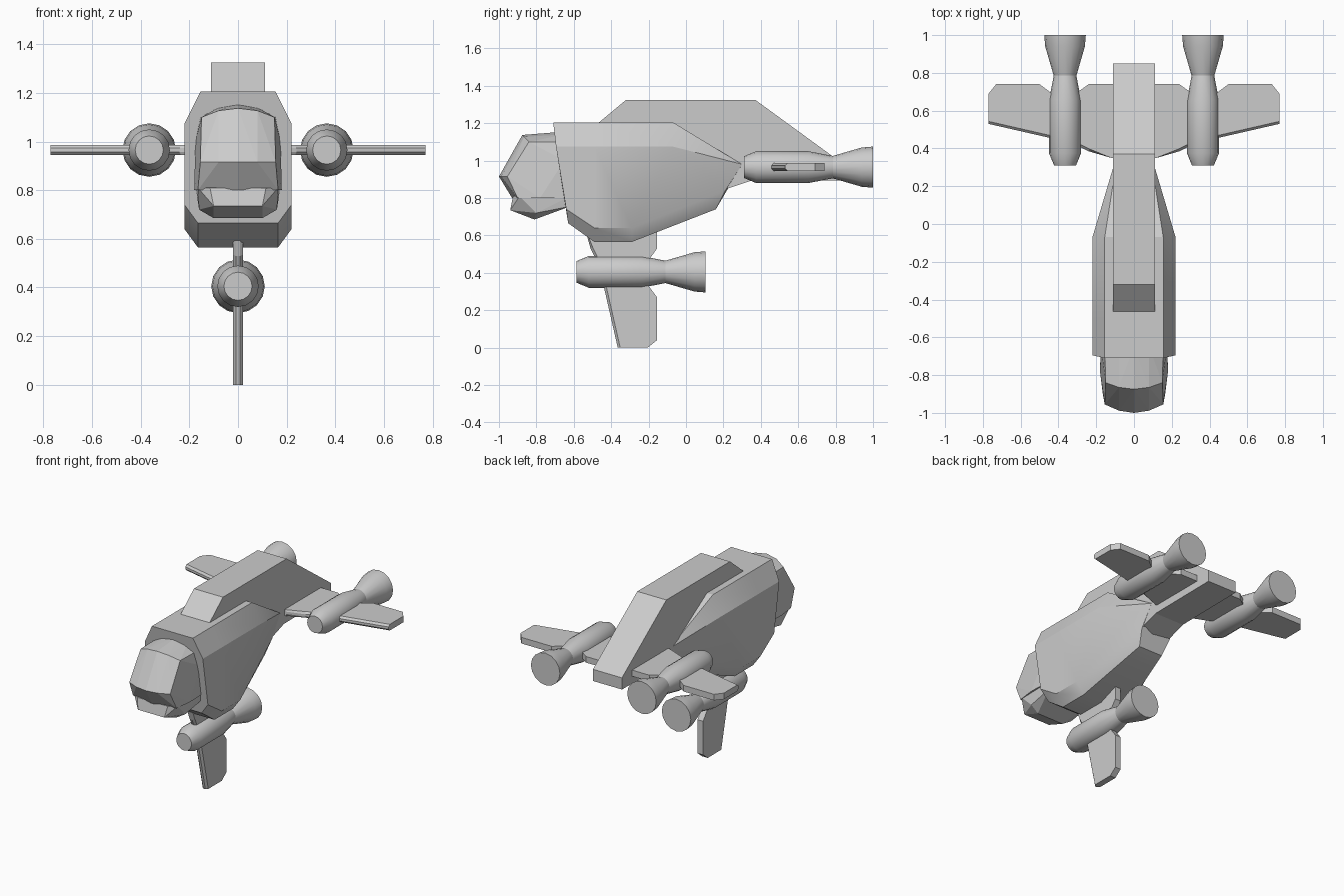
import bpy, bmesh, math
from mathutils import Matrix, Vector

if "Cube" in bpy.data.objects:
    bpy.data.objects.remove(bpy.data.objects["Cube"])


def finish(bm, name, mat=None, smooth=False):
    bmesh.ops.recalc_face_normals(bm, faces=bm.faces)
    me = bpy.data.meshes.new(name)
    bm.to_mesh(me)
    bm.free()
    ob = bpy.data.objects.new(name, me)
    bpy.context.collection.objects.link(ob)
    if mat:
        ob.matrix_world = mat
    if smooth:
        bpy.ops.object.select_all(action='DESELECT')
        ob.select_set(True)
        bpy.context.view_layer.objects.active = ob
        bpy.ops.object.shade_smooth_by_angle(angle=math.radians(25))
    return ob


def loft(bm, rings):
    """Bridge closed rings of equal size and cap both ends."""
    vs = [[bm.verts.new(p) for p in r] for r in rings]
    n = len(vs[0])
    for a, b in zip(vs, vs[1:]):
        for i in range(n):
            j = (i + 1) % n
            bm.faces.new((a[i], a[j], b[j], b[i]))
    bm.faces.new(vs[0])
    bm.faces.new(vs[-1])


def hull(name, half):
    """Convex solid from points mirrored across x = 0."""
    bm = bmesh.new()
    for x, y, z in half:
        bm.verts.new((x, y, z))
        if x:
            bm.verts.new((-x, y, z))
    res = bmesh.ops.convex_hull(bm, input=bm.verts)
    bmesh.ops.delete(bm, geom=[v for v in bm.verts if not v.link_faces], context='VERTS')
    bmesh.ops.dissolve_limit(bm, angle_limit=0.03, verts=bm.verts, edges=bm.edges)
    return finish(bm, name)


def plate(name, outline, mat, leading):
    """Flat fin in local xy; the given outline edges get a softened leading edge."""
    bm = bmesh.new()
    loft(bm, [[(x, y, z) for x, y in outline] for z in (-0.021, 0.021)])
    pts = [Vector(p) for p in outline]
    mids = [(pts[i] + pts[i + 1]) / 2 for i in leading]
    es = []
    for e in bm.edges:
        a, b = (v.co for v in e.verts)
        m = ((a + b) / 2).to_2d()
        if abs(a.z - b.z) < 1e-5 and any((m - q).length < 1e-4 for q in mids):
            es.append(e)
    bmesh.ops.bevel(bm, geom=es, offset=0.013, segments=1, affect='EDGES')
    finish(bm, name, mat)


# Fuselage: four 8-sided rings, each given by half-profile (x, y, z)
half_rings = [
    [(.155, -.71, 1.205), (.22, -.695, 1.075), (.22, -.64, .74), (.165, -.63, .665)],
    [(.155, -.49, 1.205), (.22, -.49, 1.075), (.22, -.49, .64), (.165, -.49, .565)],
    [(.155, -.07, 1.205), (.22, -.07, 1.075), (.22, -.29, .64), (.165, -.29, .565)],
    [(.105, .25, 1.005), (.11, .30, .98), (.112, .21, .84), (.09, .16, .74)],
]
bm = bmesh.new()
loft(bm, [r + [(-x, y, z) for x, y, z in reversed(r)] for r in half_rings])
finish(bm, "fuselage", smooth=True)

# Dorsal spine and tail boom
spine = [(-.47, 1.2), (-.32, 1.325), (.37, 1.325), (.85, .975),
         (.85, .895), (.34, .89), (.16, .83), (0, .9)]
bm = bmesh.new()
loft(bm, [[(x, y, z) for y, z in spine] for x in (-.11, .11)])
finish(bm, "dorsal_spine")

# Cockpit canopy and chin
hull("canopy", [
    (.155, -.65, 1.1), (.08, -.65, 1.14), (0, -.65, 1.155),
    (.15, -.84, 1.1), (.08, -.865, 1.127), (0, -.875, 1.137),
    (.155, -.955, .915), (.08, -.988, .915), (0, -1, .915),
    (.165, -.9, .8), (0, -.93, .8), (.18, -.78, .8), (.175, -.6, .8), (.175, -.65, 1.0)])
hull("chin", [
    (.115, -.925, .81), (.1, -.94, .735), (.1, -.81, .685), (.16, -.8, .72),
    (.165, -.62, .755), (.165, -.89, .81), (.175, -.6, .82)])

# Three identical engine pods on fins: right, left, and below
inner = [(0, .33), (.12, .35), (.24, .385), (.31, .42), (.31, .69), (.24, .74), (0, .74)]
outer = [(.42, .45), (.77, .53), (.77, .69), (.73, .74), (.50, .74), (.42, .68)]
pod = [(.31, .058), (.375, .085), (.655, .085), (.785, .06), (.94, .105), (1.0, .11)]
upper = Matrix.Translation((0, 0, .965))
mounts = {
    "right": upper,
    "left": upper @ Matrix.Rotation(math.pi, 4, 'Y'),
    "lower": Matrix.Translation((0, -.895, .77)) @ Matrix.Rotation(math.pi / 2, 4, 'Y'),
}
SIDES = 16
for side, mat in mounts.items():
    plate(side + "_pylon", inner, mat, (1, 2))
    plate(side + "_fin", outer, mat, (0,))
    bm = bmesh.new()
    angles = [2 * math.pi * i / SIDES for i in range(SIDES)]
    loft(bm, [[(.365 + r * math.cos(a), y, r * math.sin(a)) for a in angles] for y, r in pod])
    finish(bm, side + "_engine", mat, smooth=True)
